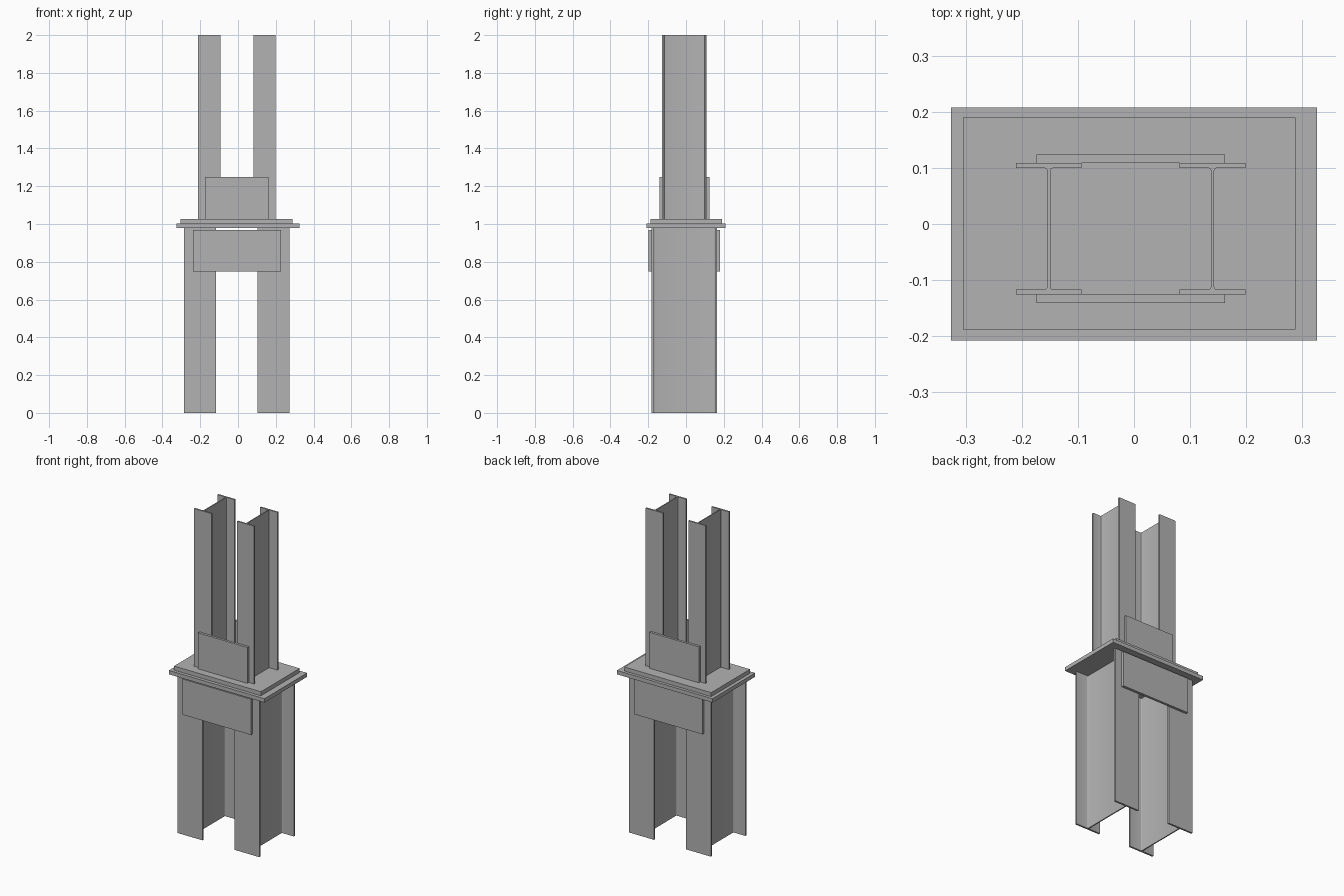
import bpy, bmesh, math

cube = bpy.data.objects.get("Cube")
if cube:
    bpy.data.objects.remove(cube, do_unlink=True)

steel = bpy.data.materials.new("grey_steel")
steel.use_nodes = True
GREY = (0.45, 0.45, 0.45, 1)
steel.diffuse_color = GREY
steel.node_tree.nodes["Principled BSDF"].inputs["Base Color"].default_value = GREY

CX, CY = -0.006, -0.0085          # shared axis of the columns and battens
CAP_BOTTOM, CAP_TOP, BASE_TOP = 0.978, 1.002, 1.027


def prism(name, outline, z0, z1):
    """Extrude a closed xy outline from z0 to z1."""
    bm = bmesh.new()
    face = bm.faces.new([bm.verts.new((x, y, z0)) for x, y in outline])
    top = bmesh.ops.extrude_face_region(bm, geom=[face])["geom"]
    bmesh.ops.translate(bm, vec=(0, 0, z1 - z0),
                        verts=[g for g in top if isinstance(g, bmesh.types.BMVert)])
    bmesh.ops.recalc_face_normals(bm, faces=bm.faces)
    mesh = bpy.data.meshes.new(name)
    bm.to_mesh(mesh)
    bm.free()
    mesh.materials.append(steel)
    obj = bpy.data.objects.new(name, mesh)
    bpy.context.collection.objects.link(obj)
    return obj


def plate(name, x, y, z0, z1, half_x, half_y):
    corners = [(-1, -1), (1, -1), (1, 1), (-1, 1)]
    return prism(name, [(x + a * half_x, y + b * half_y) for a, b in corners], z0, z1)


def i_column(name, x, z0, z1, half_w, half_d, flange, web, root):
    """Rolled I section with rounded roots between web and flanges."""
    inner = half_d - flange
    quarter = [(half_w, half_d), (half_w, inner)]
    for i in range(4):
        a = math.radians(30 * i)
        quarter.append((web + root * (1 - math.sin(a)), inner - root * (1 - math.cos(a))))
    right = quarter + [(px, -py) for px, py in reversed(quarter)]
    outline = right + [(-px, py) for px, py in reversed(right)]
    obj = prism(name, [(x + px, CY + py) for px, py in outline], z0, z1)
    bpy.ops.object.select_all(action="DESELECT")
    obj.select_set(True)
    bpy.context.view_layer.objects.active = obj
    bpy.ops.object.shade_smooth_by_angle(angle=math.radians(35))


# Paired columns below and above the splice
for side, s in (("left", 1), ("right", -1)):
    i_column("lower_column_" + side, CX + s * 0.1945, 0, CAP_BOTTOM,
             0.085, 0.173, 0.011, 0.0035, 0.005)
    i_column("upper_column_" + side, CX + s * 0.146, BASE_TOP, 2.0,
             0.0585, 0.1175, 0.0095, 0.003, 0.004)

# Splice plates
plate("cap_plate", 0, 0, CAP_BOTTOM, CAP_TOP, 0.326, 0.208)
plate("base_plate", -0.0085, 0.001, CAP_TOP, BASE_TOP, 0.2965, 0.189)

# Battens joining the flanges
for side, s in (("front", -1), ("back", 1)):
    plate("lower_batten_" + side, CX, CY + s * 0.181, 0.748, 0.968, 0.233, 0.008)
    plate("upper_batten_" + side, CX, CY + s * 0.125, BASE_TOP, 1.249, 0.168, 0.0075)
